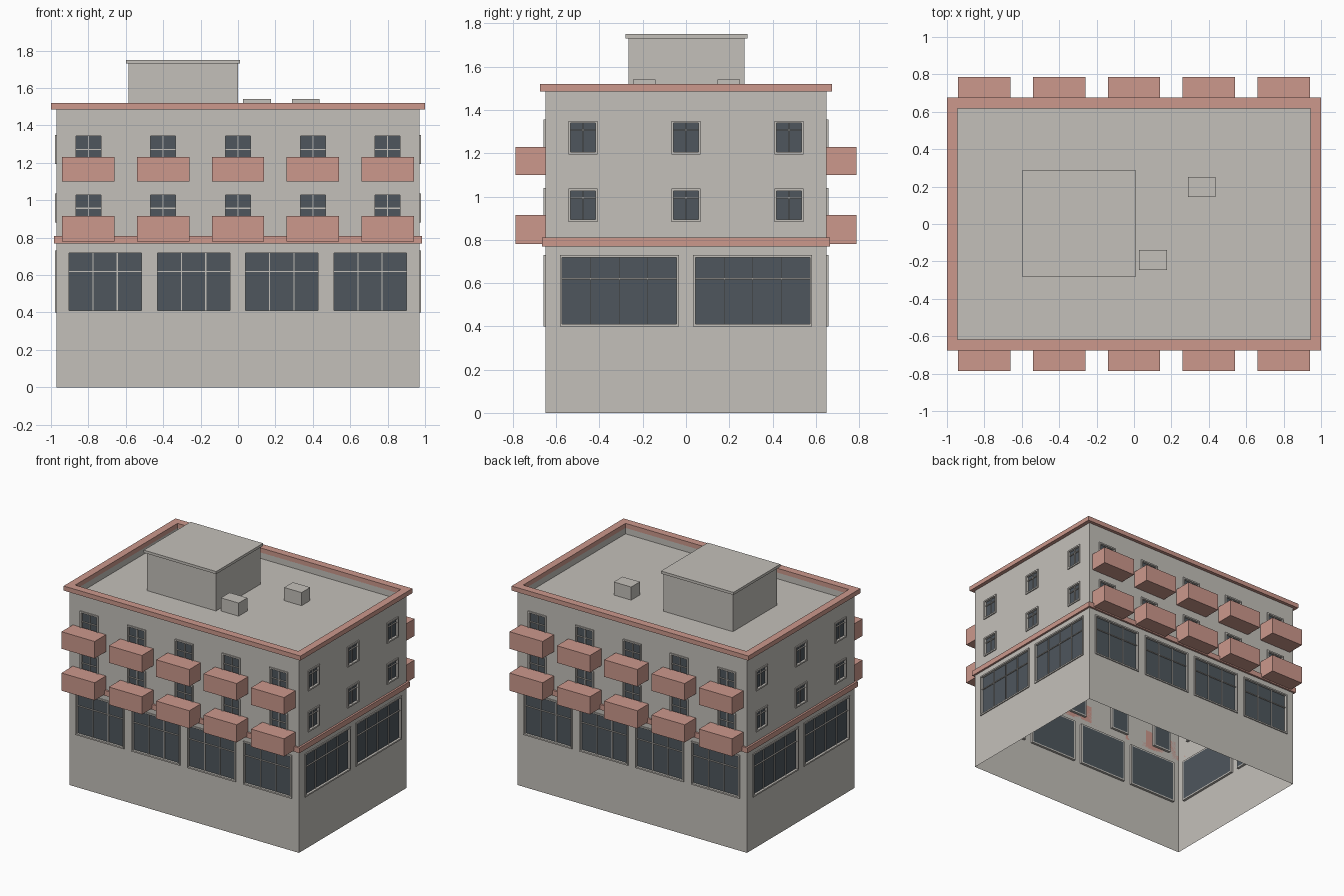
import bpy, bmesh, math
from mathutils import Matrix, Vector

if "Cube" in bpy.data.objects:
    bpy.data.objects.remove(bpy.data.objects["Cube"])


def srgb(r, g, b):
    return tuple(((c / 255 + 0.055) / 1.055) ** 2.4 for c in (r, g, b)) + (1,)


def material(name, rgb):
    m = bpy.data.materials.new(name)
    m.diffuse_color = srgb(*rgb)
    m.use_nodes = True
    m.node_tree.nodes["Principled BSDF"].inputs["Base Color"].default_value = m.diffuse_color
    return m


STONE = material("warm grey plaster", (196, 192, 186))
PINK = material("dusty pink", (204, 152, 140))
GLASS = material("dark glass", (78, 86, 93))

HX, HY = 0.97, 0.65        # half size of the walls
WALL_TOP, ROOF = 1.49, 1.44


def box(bm, lo, hi, mat=Matrix()):
    """Add a box between two corners, moved by a matrix."""
    lo, hi = Vector(lo), Vector(hi)
    size = hi - lo
    m = mat @ Matrix.Translation((lo + hi) / 2) @ Matrix.Diagonal((*size, 1))
    bmesh.ops.create_cube(bm, size=1, matrix=m)


def finish(name, bm, mat):
    me = bpy.data.meshes.new(name)
    bm.to_mesh(me)
    bm.free()
    me.materials.append(mat)
    ob = bpy.data.objects.new(name, me)
    bpy.context.collection.objects.link(ob)
    return ob


def simple_box(name, lo, hi, mat):
    bm = bmesh.new()
    box(bm, lo, hi)
    return finish(name, bm, mat)


def ring(name, outer, inner, z0, z1, mat):
    """Rectangular band with a hole through the middle."""
    bm = bmesh.new()
    loops = []
    for (x, y), z in ((outer, z0), (outer, z1), (inner, z1), (inner, z0)):
        loops.append([bm.verts.new((sx * x, sy * y, z))
                      for sx, sy in ((-1, -1), (1, -1), (1, 1), (-1, 1))])
    for a in range(4):
        p, q = loops[a], loops[(a + 1) % 4]
        for i in range(4):
            j = (i + 1) % 4
            bm.faces.new((p[i], p[j], q[j], q[i]))
    bmesh.ops.recalc_face_normals(bm, faces=bm.faces)
    return finish(name, bm, mat)


def wall_sheet(bm, half, openings, mat):
    """Thin wall with rectangular window holes."""
    us = sorted({-half, half, *(v for o in openings for v in o[:2])})
    zs = sorted({0, WALL_TOP, *(v for o in openings for v in o[2:4])})
    verts = {(u, z): bm.verts.new(mat @ Vector((u, 0, z))) for u in us for z in zs}
    for u0, u1 in zip(us, us[1:]):
        for z0, z1 in zip(zs, zs[1:]):
            u, z = (u0 + u1) / 2, (z0 + z1) / 2
            if any(o[0] < u < o[1] and o[2] < z < o[3] for o in openings):
                continue
            bm.faces.new([verts[k] for k in ((u0, z0), (u1, z0), (u1, z1), (u0, z1))])


def window(frames, panes, o, mat):
    """Raised surround, recessed pane and thin glazing bars."""
    u0, u1, z0, z1, count, transom, bar = o
    t, out, back = 0.011, -0.008, 0.018
    for a, b in (((u0, z0), (u0 + t, z1)), ((u1 - t, z0), (u1, z1)),
                 ((u0 + t, z0), (u1 - t, z0 + t)), ((u0 + t, z1 - t), (u1 - t, z1))):
        box(frames, (a[0], out, a[1]), (b[0], back, b[1]), mat)
    box(panes, (u0 + t, 0.010, z0 + t), (u1 - t, back, z1 - t), mat)
    for i in range(1, count):
        u = u0 + t + (u1 - u0 - 2 * t) * i / count
        box(frames, (u - bar, 0.003, z0 + t), (u + bar, 0.010, z1 - t), mat)
    box(frames, (u0 + t, 0.002, transom - 0.003), (u1 - t, 0.010, transom + 0.003), mat)


def opening(c, width, z0, z1, count, transom, bar=0.003):
    return (c - width / 2, c + width / 2, z0, z1, count, transom, bar)


# Window layouts of the long and the short walls
BAYS = [-0.80, -0.40, 0, 0.40, 0.80]
long_wall = [opening(c, 0.41, 0.40, 0.73, 3, 0.62) for c in (-0.71, -0.237, 0.234, 0.706)]
long_wall += [opening(c, 0.155, z - 0.235, z, 2, z - 0.083) for z in (1.04, 1.355) for c in BAYS]
short_wall = [opening(c, 0.55, 0.40, 0.73, 4, 0.62, 0.0015) for c in (-0.308, 0.308)]
short_wall += [opening(c, 0.136, z - 0.155, z, 2, z - 0.043)
               for z in (1.037, 1.35) for c in (-0.476, 0, 0.476)]

# Four walls with their windows
walls, frames, panes = bmesh.new(), bmesh.new(), bmesh.new()
for k in range(4):
    half, dist, layout = (HX, HY, long_wall) if k % 2 == 0 else (HY, HX, short_wall)
    mat = Matrix.Rotation(k * math.pi / 2, 4, 'Z') @ Matrix.Translation((0, -dist, 0))
    wall_sheet(walls, half, layout, mat)
    for o in layout:
        window(frames, panes, o, mat)
bmesh.ops.remove_doubles(walls, verts=walls.verts, dist=1e-4)
finish("walls", walls, STONE)
finish("window_frames", frames, STONE)
finish("window_panes", panes, GLASS)

# Balconies on the front and back
balconies = bmesh.new()
for side in (0, math.pi):
    mat = Matrix.Rotation(side, 4, 'Z')
    for z0, z1 in ((0.78, 0.915), (1.10, 1.23)):
        for c in BAYS:
            box(balconies, (c - 0.14, -0.787, z0), (c + 0.14, -HY, z1), mat)
finish("balconies", balconies, PINK)

# Floor band, parapet and roof
ring("floor_band", (0.985, 0.665), (HX, HY), 0.77, 0.81, PINK)
ring("parapet_cap", (1.0, 0.675), (0.943, 0.617), 1.485, 1.52, PINK)
ring("parapet_inside", (HX - 0.002, HY - 0.002), (0.943, 0.617), ROOF - 0.005, 1.487, STONE)
simple_box("roof", (-0.95, -0.625, ROOF - 0.01), (0.95, 0.625, ROOF), STONE)

# Stair house and small rooftop units
simple_box("stair_house", (-0.585, -0.265, ROOF), (0, 0.27, 1.735), STONE)
simple_box("stair_house_cap", (-0.60, -0.28, 1.73), (0.012, 0.285, 1.75), STONE)
simple_box("rooftop_unit_front", (0.027, -0.245, ROOF), (0.177, -0.14, 1.54), STONE)
simple_box("rooftop_unit_back", (0.288, 0.145, ROOF), (0.435, 0.25, 1.54), STONE)
